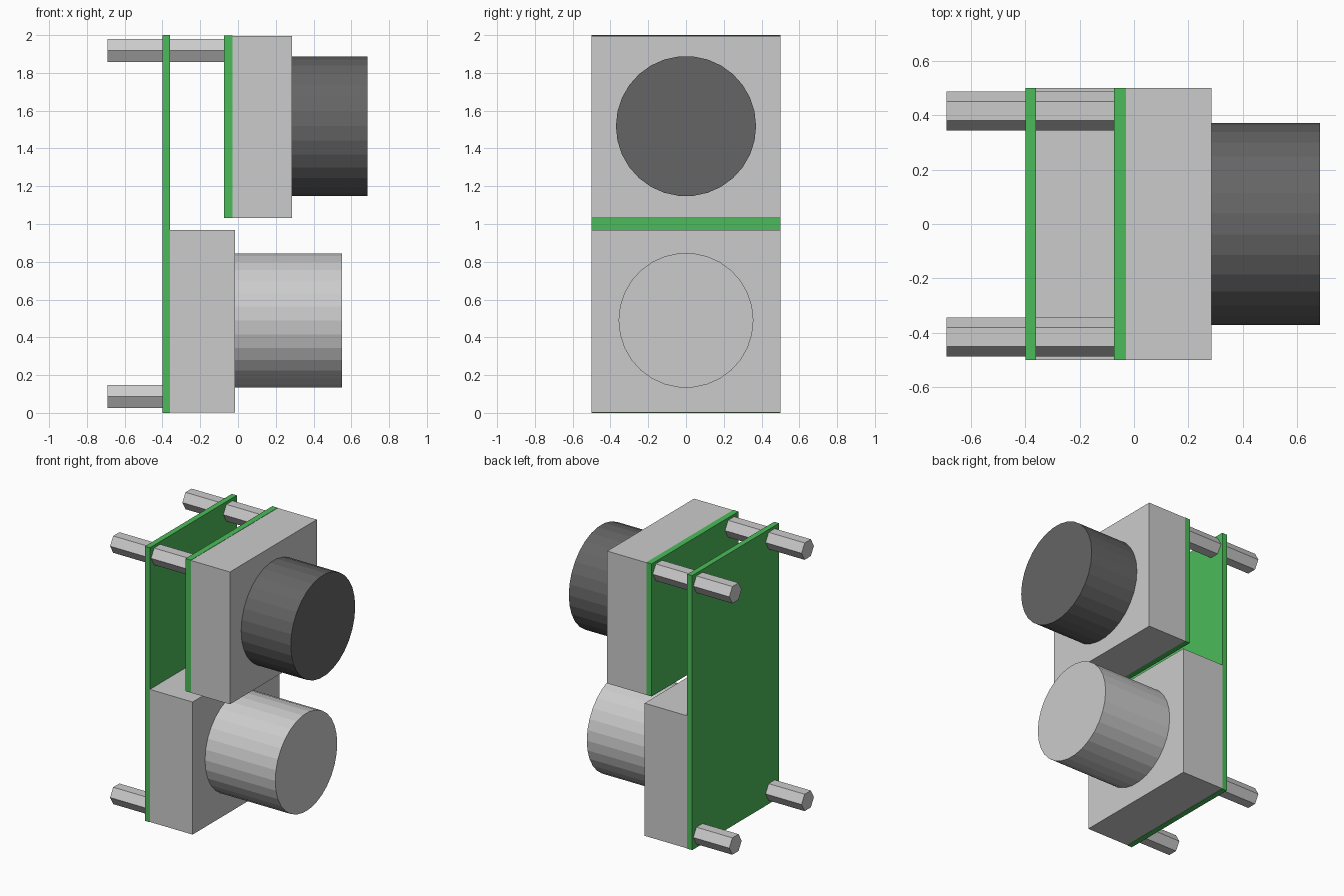
import bpy, bmesh
from math import pi
from mathutils import Matrix

if "Cube" in bpy.data.objects:
    bpy.data.objects.remove(bpy.data.objects["Cube"])


def material(name, color):
    m = bpy.data.materials.new(name)
    m.diffuse_color = (*color, 1)
    m.use_nodes = True
    m.node_tree.nodes["Principled BSDF"].inputs["Base Color"].default_value = m.diffuse_color
    return m


GREEN = material("board_green", (0.07, 0.5, 0.1))
BLACK = material("matte_black", (0.13, 0.13, 0.13))


def finish(name, bm, mat):
    mesh = bpy.data.meshes.new(name)
    bm.to_mesh(mesh)
    bm.free()
    if mat:
        mesh.materials.append(mat)
    obj = bpy.data.objects.new(name, mesh)
    bpy.context.collection.objects.link(obj)
    return obj


def box(name, x0, x1, z0, z1, mat=None):
    """Full-width box spanning y -0.5 to 0.5."""
    bm = bmesh.new()
    place = Matrix.Translation(((x0 + x1) / 2, 0, (z0 + z1) / 2))
    bmesh.ops.create_cube(bm, size=1, matrix=place @ Matrix.Diagonal((x1 - x0, 1, z1 - z0, 1)))
    return finish(name, bm, mat)


def rod(name, x0, x1, y, z, r, sides, mat=None):
    """Flat-faced prism lying along x, with a corner pointing to +y."""
    bm = bmesh.new()
    place = Matrix.Translation(((x0 + x1) / 2, y, z)) @ Matrix.Rotation(pi / 2, 4, 'Y')
    bmesh.ops.create_cone(bm, cap_ends=True, segments=sides, radius1=r, radius2=r,
                          depth=x1 - x0, matrix=place)
    return finish(name, bm, mat)


# Tall rear board with lower housing and barrel
box("main_board", -0.40, -0.36, 0, 2, GREEN)
box("lower_housing", -0.36, -0.016, 0.002, 0.968)
rod("lower_barrel", -0.016, 0.55, 0, 0.49, 0.357, 30)

# Raised front board with upper housing and black lens
box("upper_board", -0.073, -0.03, 1.032, 1.998, GREEN)
box("upper_housing", -0.03, 0.285, 1.032, 1.996)
rod("upper_lens", 0.285, 0.685, 0, 1.518, 0.371, 30, BLACK)

# Hexagonal standoffs behind the main board and between the boards
for side, y in (("left", -0.416), ("right", 0.416)):
    rod(f"lower_rear_standoff_{side}", -0.69, -0.40, y, 0.087, 0.071, 6)
    rod(f"upper_rear_standoff_{side}", -0.69, -0.40, y, 1.918, 0.071, 6)
    rod(f"middle_standoff_{side}", -0.36, -0.073, y, 1.918, 0.071, 6)
